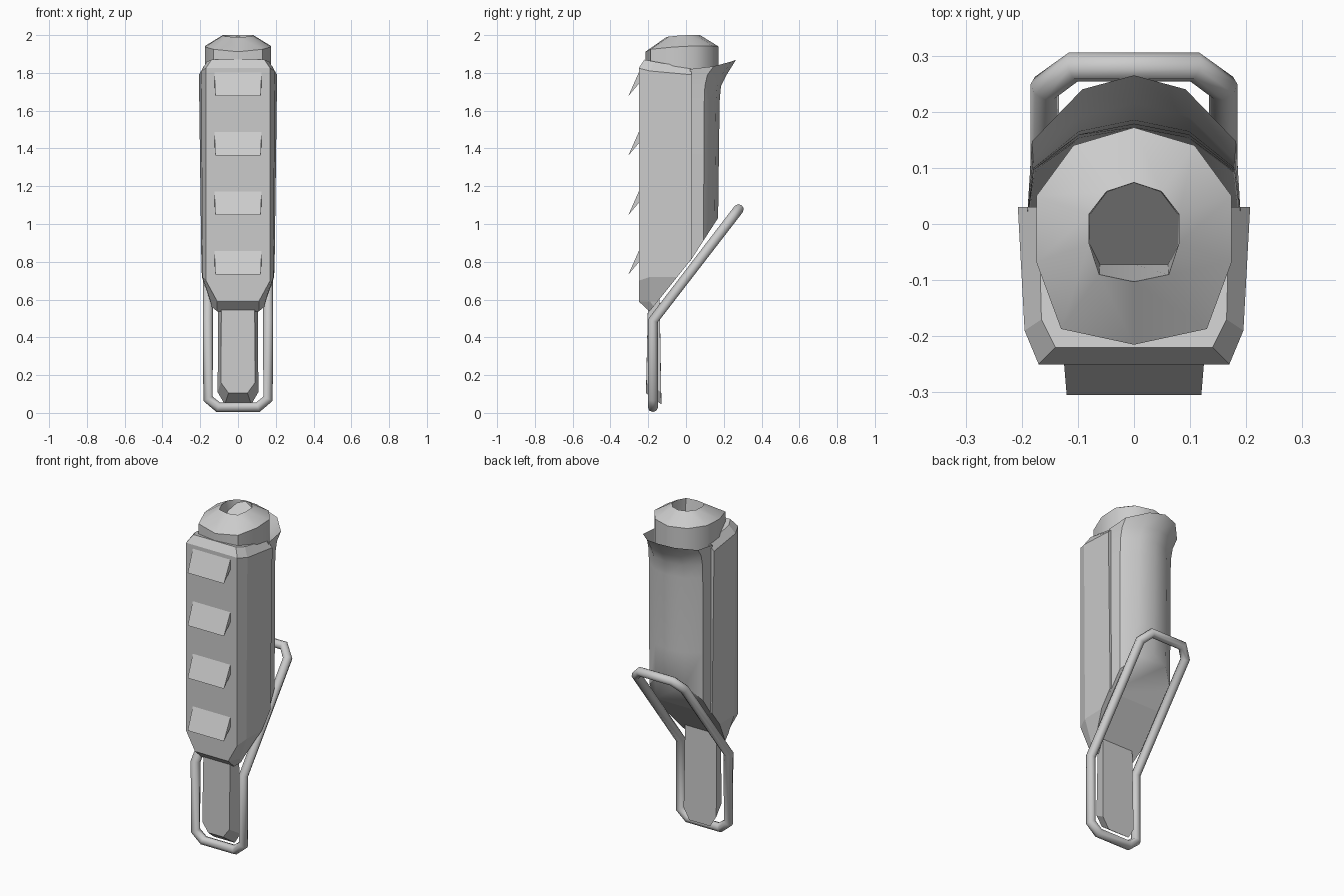
import bpy, bmesh, math
from mathutils import Vector

if "Cube" in bpy.data.objects:
    bpy.data.objects.remove(bpy.data.objects["Cube"])


def mirrored(half):
    """Complete a ring of points from its +x half."""
    return half + [(-x, y, z) for x, y, z in reversed(half) if x > 1e-6]


def loft(name, rings, cap_start=True, cap_end=True, cut=None, smooth=None):
    bm = bmesh.new()
    vs = [[bm.verts.new(p) for p in ring] for ring in rings]
    n = len(vs[0])
    for a, b in zip(vs, vs[1:]):
        for i in range(n):
            j = (i + 1) % n
            bm.faces.new((a[i], a[j], b[j], b[i]))
    if cap_start:
        bm.faces.new(vs[0][::-1])
    if cap_end:
        bm.faces.new(vs[-1])
    if cut:
        # slanted underside: keep what lies above the plane, then close it
        (y, z), slope = cut
        res = bmesh.ops.bisect_plane(
            bm, geom=bm.verts[:] + bm.edges[:] + bm.faces[:],
            plane_co=Vector((0, y, z)), plane_no=Vector((0, slope, -1)).normalized(),
            clear_outer=True)
        edges = [e for e in res["geom_cut"] if isinstance(e, bmesh.types.BMEdge)]
        bmesh.ops.contextual_create(bm, geom=edges)
    bmesh.ops.recalc_face_normals(bm, faces=bm.faces[:])
    me = bpy.data.meshes.new(name)
    bm.to_mesh(me)
    bm.free()
    ob = bpy.data.objects.new(name, me)
    bpy.context.collection.objects.link(ob)
    if smooth:
        bpy.ops.object.select_all(action="DESELECT")
        ob.select_set(True)
        bpy.context.view_layer.objects.active = ob
        bpy.ops.object.shade_smooth_by_angle(angle=math.radians(smooth))
    return ob


# Front shell: faceted case, narrowed at the bottom, bevelled at the top
front = [
    [(.135, .03, .53), (.135, -.15, .53), (.11, -.185, .53)],
    [(.155, .03, .59), (.145, -.19, .59), (.11, -.25, .59)],
    [(.193, .03, .72), (.188, -.19, .72), (.17, -.25, .70)],
    [(.207, .03, 1.79), (.195, -.19, 1.81), (.17, -.25, 1.825)],
    [(.17, .03, 1.825), (.165, -.17, 1.86), (.14, -.22, 1.87)],
]
loft("front_shell", [mirrored(r) for r in front], cut=((-.19, .54), 1.25))

# Back shell: rounded, open and flared at the top
back = []
for z, w, depth in ((.6, .185, .165), (1.2, .188, .172), (1.65, .188, .178),
                    (1.73, .188, .185), (1.79, .189, .215)):
    d = depth - .03
    back.append([(w, .02, z), (w * .95, .03 + d * .45, z),
                 (w * .52, .03 + d * .87, z), (0, depth, z)])
back.append([(.19, .02, 1.82), (.182, .147, 1.835), (.092, .24, 1.86), (0, .265, 1.87)])
loft("back_shell", [mirrored(r) for r in back], cap_end=False,
     cut=((.03, .815), 1.55), smooth=40)

# Top cap: ten-sided collar, sloping crown and a recessed opening
outer = [(0, .172), (.108, .14), (.174, .05), (.174, -.068), (.13, -.187), (0, -.215)]
inner = [(0, .074), (.049, .058), (.08, .018), (.08, -.035), (.062, -.09), (0, -.103)]
crown_z = (1.94, 1.942, 1.943, 1.937, 1.925, 1.912)
rim_z = (2, 2, 2, 1.998, 1.992, 1.99)
floor = [(x * .98, max(y, -.07)) for x, y in inner]
cap = [
    [(x, y, 1.7) for x, y in outer],
    [(x, y, z) for (x, y), z in zip(outer, crown_z)],
    [(x, y, z) for (x, y), z in zip(inner, rim_z)],
    [(x, y - i * .0005, 1.995 - (.074 - y)) for i, (x, y) in enumerate(floor)],
]


def ring10(half):
    return half + [(-x, y, z) for x, y, z in reversed(half[1:-1])]


loft("top_cap", [ring10(r) for r in cap], smooth=40)

# Four downward-pointing barbs on the front
for k in range(4):
    z = 1.678 - .315 * k
    loft(f"front_barb_{k + 1}", [
        [(s * .125, -.245, z + .135), (s * .12, -.305, z), (s * .125, -.245, z + .07)]
        for s in (-1, 1)])

# Tongue below the case, with chamfered tip
tongue = [
    [(.088, -.20, .64), (.09, -.21, .16), (.05, -.212, .105)],
    [(.104, -.14, .64), (.108, -.132, .11), (.07, -.13, .045)],
]
loft("tongue", [mirrored(r) for r in tongue])

# Bent wire loop: upright around the tongue, then leaning backwards
half = [(.105, -.175, .03), (.159, -.175, .075), (.159, -.175, .488),
        (.159, .243, 1.032), (.108, .28, 1.08)]
pts = mirrored(half)
cu = bpy.data.curves.new("wire_loop", "CURVE")
cu.dimensions = "3D"
cu.bevel_depth = .027
cu.bevel_resolution = 2
sp = cu.splines.new("POLY")
sp.points.add(len(pts) - 1)
for p, co in zip(sp.points, pts):
    p.co = (*co, 1)
sp.use_cyclic_u = True
wire = bpy.data.objects.new("wire_loop", cu)
bpy.context.collection.objects.link(wire)
bpy.ops.object.select_all(action="DESELECT")
wire.select_set(True)
bpy.context.view_layer.objects.active = wire
bpy.ops.object.convert(target="MESH")
bpy.ops.object.shade_smooth_by_angle(angle=math.radians(50))
